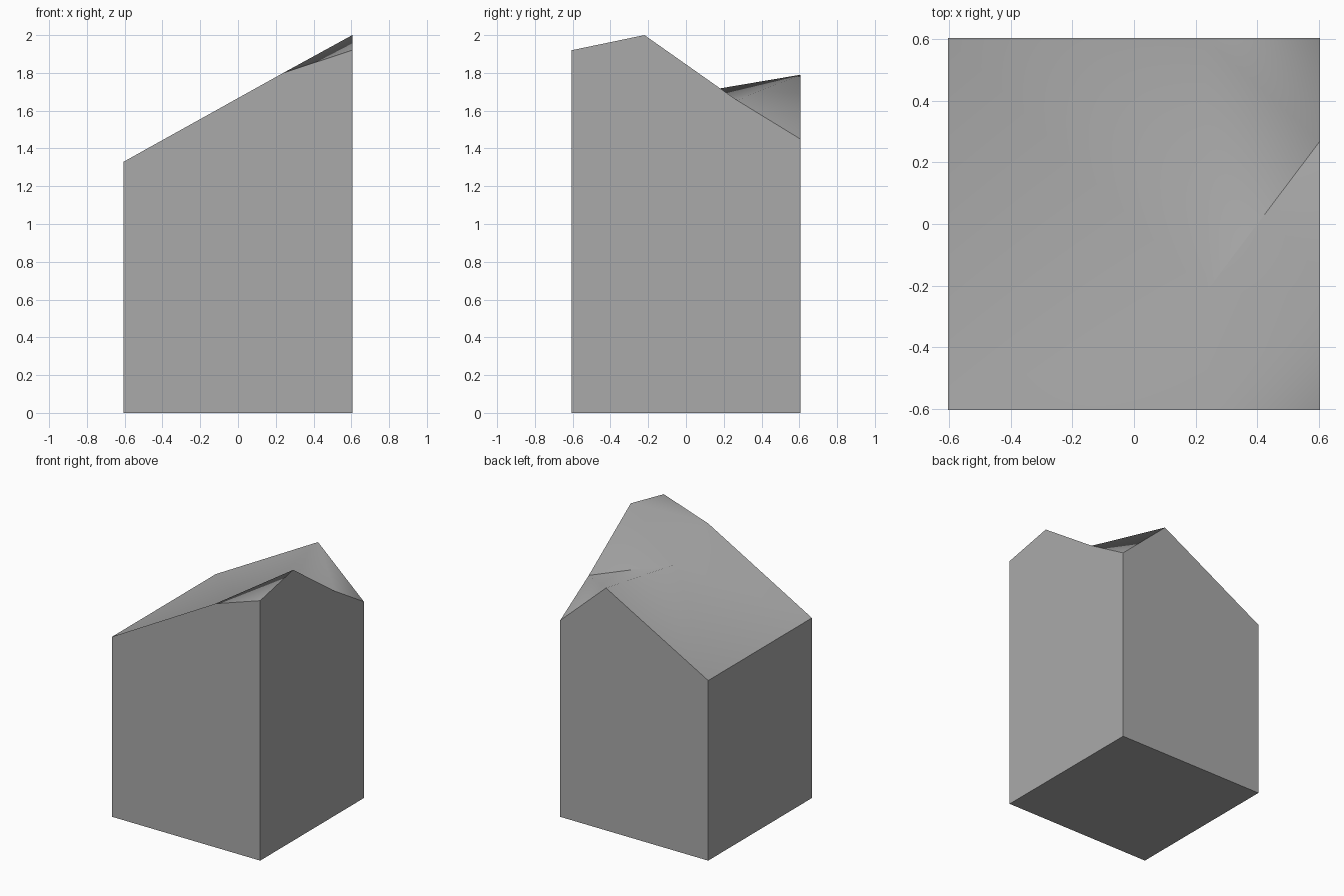
import bpy
import bmesh
import math

cube = bpy.data.objects.get("Cube")
if cube:
    bpy.data.objects.remove(cube, do_unlink=True)

HALF = 0.605       # half width of the square footprint
SEAM = 0.95        # height where the upper block meets the lower one
EAVE = 1.33        # low roof edge

grey = bpy.data.materials.new("plain grey")
grey.use_nodes = True
colour = (0.4, 0.4, 0.4, 1)
grey.diffuse_color = colour
grey.node_tree.nodes["Principled BSDF"].inputs["Base Color"].default_value = colour


def finish(name, bm):
    """Turn a bmesh into a smooth shaded object with sharp corners."""
    bmesh.ops.remove_doubles(bm, verts=bm.verts, dist=0.0001)
    mesh = bpy.data.meshes.new(name)
    bm.to_mesh(mesh)
    bm.free()
    mesh.materials.append(grey)
    obj = bpy.data.objects.new(name, mesh)
    bpy.context.collection.objects.link(obj)
    bpy.ops.object.select_all(action="DESELECT")
    obj.select_set(True)
    bpy.context.view_layer.objects.active = obj
    bpy.ops.object.shade_smooth_by_angle(angle=math.radians(50))
    return obj


# Lower block: a square box, open where the upper block covers it
bm = bmesh.new()
bmesh.ops.create_cube(bm, size=1)
for v in bm.verts:
    v.co.x *= 2 * HALF
    v.co.y *= 2 * HALF
    v.co.z = (v.co.z + 0.5) * SEAM
top = [f for f in bm.faces if f.normal.z > 0.5]
bmesh.ops.delete(bm, geom=top, context="FACES_ONLY")
finish("lower_block", bm)

# Roof points: the rim runs anticlockwise, the dip lies inside it
points = {
    "front_left": (-HALF, -HALF, EAVE),
    "front_peak": (0.24, -HALF, 1.8),
    "front_right": (HALF, -HALF, 1.92),
    "right_peak": (HALF, -0.22, 2.0),
    "right_bend": (HALF, 0.27, 1.655),
    "back_right": (HALF, HALF, 1.45),
    "back_peak": (0.23, HALF, 1.79),
    "back_left": (-HALF, HALF, EAVE),
}
rim = list(points)
points["dip"] = (0.235, -0.22, 1.65)

# Upper block: faceted roof with walls dropped from its rim
bm = bmesh.new()
vert = {name: bm.verts.new(co) for name, co in points.items()}
roof = [
    ("front_left", "front_peak", "dip"),
    ("front_left", "dip", "back_left"),
    ("back_left", "dip", "back_peak"),
    ("front_peak", "front_right", "right_peak"),
    ("front_peak", "right_peak", "dip"),
    ("dip", "right_peak", "right_bend"),
    ("dip", "right_bend", "back_peak"),
    ("right_bend", "back_right", "back_peak"),
]
for names in roof:
    bm.faces.new([vert[n] for n in names])

foot = {n: bm.verts.new((*points[n][:2], SEAM)) for n in rim}
for a, b in zip(rim, rim[1:] + rim[:1]):
    bm.faces.new((foot[a], foot[b], vert[b], vert[a]))
finish("upper_block_with_roof", bm)
